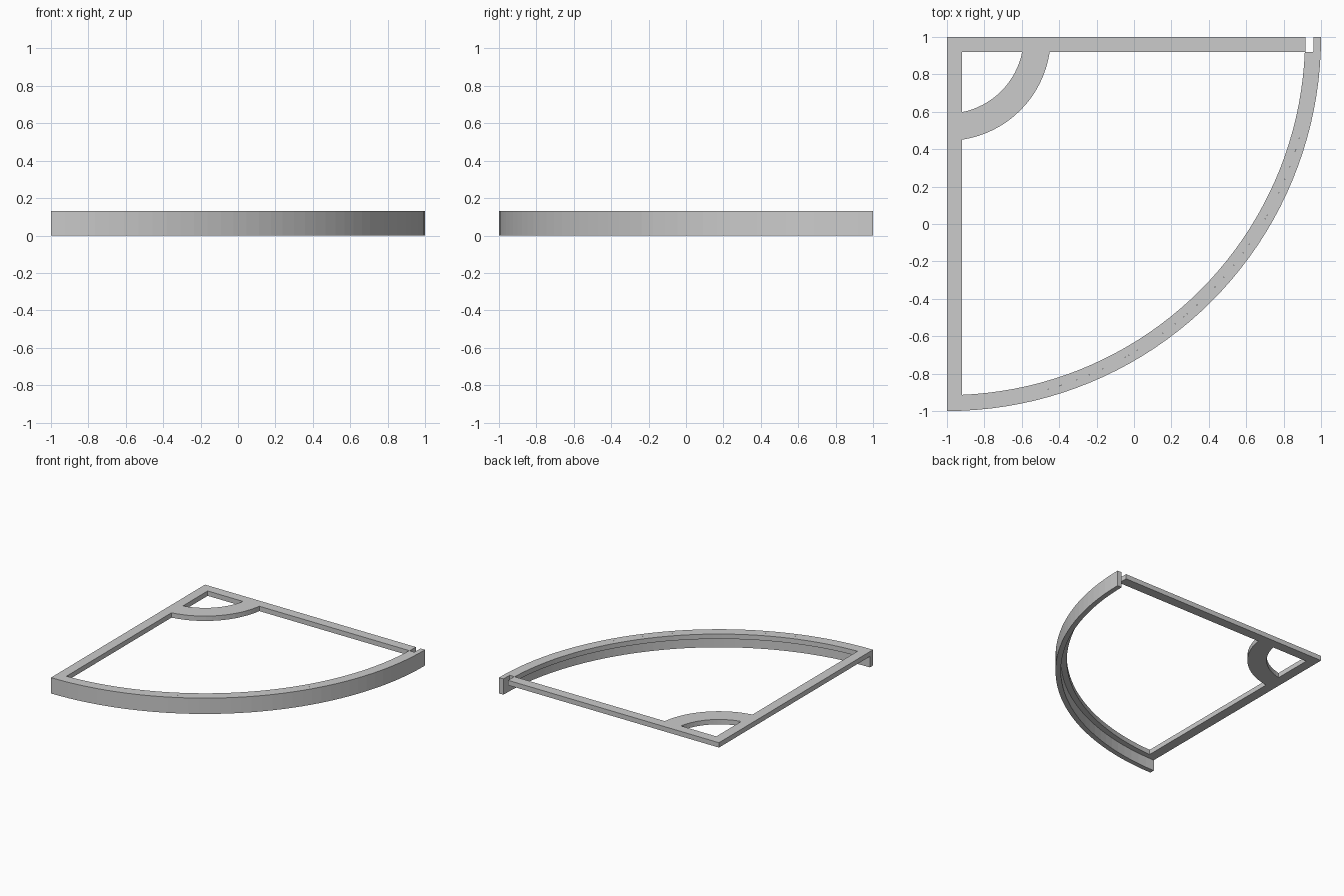
import bpy, bmesh, math

if "Cube" in bpy.data.objects:
    bpy.data.objects.remove(bpy.data.objects["Cube"])

CX, CY = -1.0, 1.0        # pivot corner of the quarter circle
BAR = 0.08                # width of the straight bars
TOP, THICK = 0.13, 0.04   # overall height, frame thickness
R_OUT, R_SKIRT, R_IN = 2.0, 1.96, 1.915
B_OUT, B_IN = 0.555, 0.41


def arc(r, near_top, near_side, n):
    """Arc about the pivot, trimmed at given distances from the two straight edges."""
    a0 = math.asin(near_top / r)
    a1 = math.pi / 2 - math.asin(near_side / r)
    return [(CX + r * math.cos(a0 + (a1 - a0) * i / n),
             CY - r * math.sin(a0 + (a1 - a0) * i / n)) for i in range(n + 1)]


def slab(name, loops, z0, z1):
    """Extruded flat outline; loops after the first are holes."""
    curve = bpy.data.curves.new(name + "_outline", 'CURVE')
    curve.dimensions = '2D'
    curve.fill_mode = 'BOTH'
    curve.extrude = (z1 - z0) / 2
    for pts in loops:
        s = curve.splines.new('POLY')
        s.points.add(len(pts) - 1)
        for p, (x, y) in zip(s.points, pts):
            p.co = (x, y, 0, 1)
        s.use_cyclic_u = True
    tmp = bpy.data.objects.new(name + "_outline", curve)
    bpy.context.collection.objects.link(tmp)
    deps = bpy.context.evaluated_depsgraph_get()
    mesh = bpy.data.meshes.new_from_object(tmp.evaluated_get(deps))
    bpy.data.objects.remove(tmp)
    # weld caps to walls and bake the height
    bm = bmesh.new()
    bm.from_mesh(mesh)
    bmesh.ops.remove_doubles(bm, verts=bm.verts, dist=1e-4)
    bmesh.ops.translate(bm, verts=bm.verts, vec=(0, 0, (z0 + z1) / 2))
    bmesh.ops.recalc_face_normals(bm, faces=bm.faces)
    for f in bm.faces:
        f.smooth = False
    bm.to_mesh(mesh)
    bm.free()
    mesh.name = name
    obj = bpy.data.objects.new(name, mesh)
    bpy.context.collection.objects.link(obj)
    return obj


# Flat frame: two bars, curved flange and corner brace, with a notch at the back right
notch_x = 0.917
outline = [(CX, CY), (notch_x, CY), (notch_x, CY - BAR)] + arc(R_SKIRT, BAR, 0, 40)
main_hole = arc(R_IN, BAR, BAR, 40) + arc(B_OUT, BAR, BAR, 16)[::-1]
corner_hole = [(CX + BAR, CY - BAR)] + arc(B_IN, BAR, BAR, 16)
slab("frame", [outline, main_hole, corner_hole], TOP - THICK, TOP)

# Full-height curved wall along the outer edge
slab("curved_skirt", [arc(R_OUT, 0, 0, 40) + arc(R_SKIRT, 0, 0, 40)[::-1]], 0, TOP)
